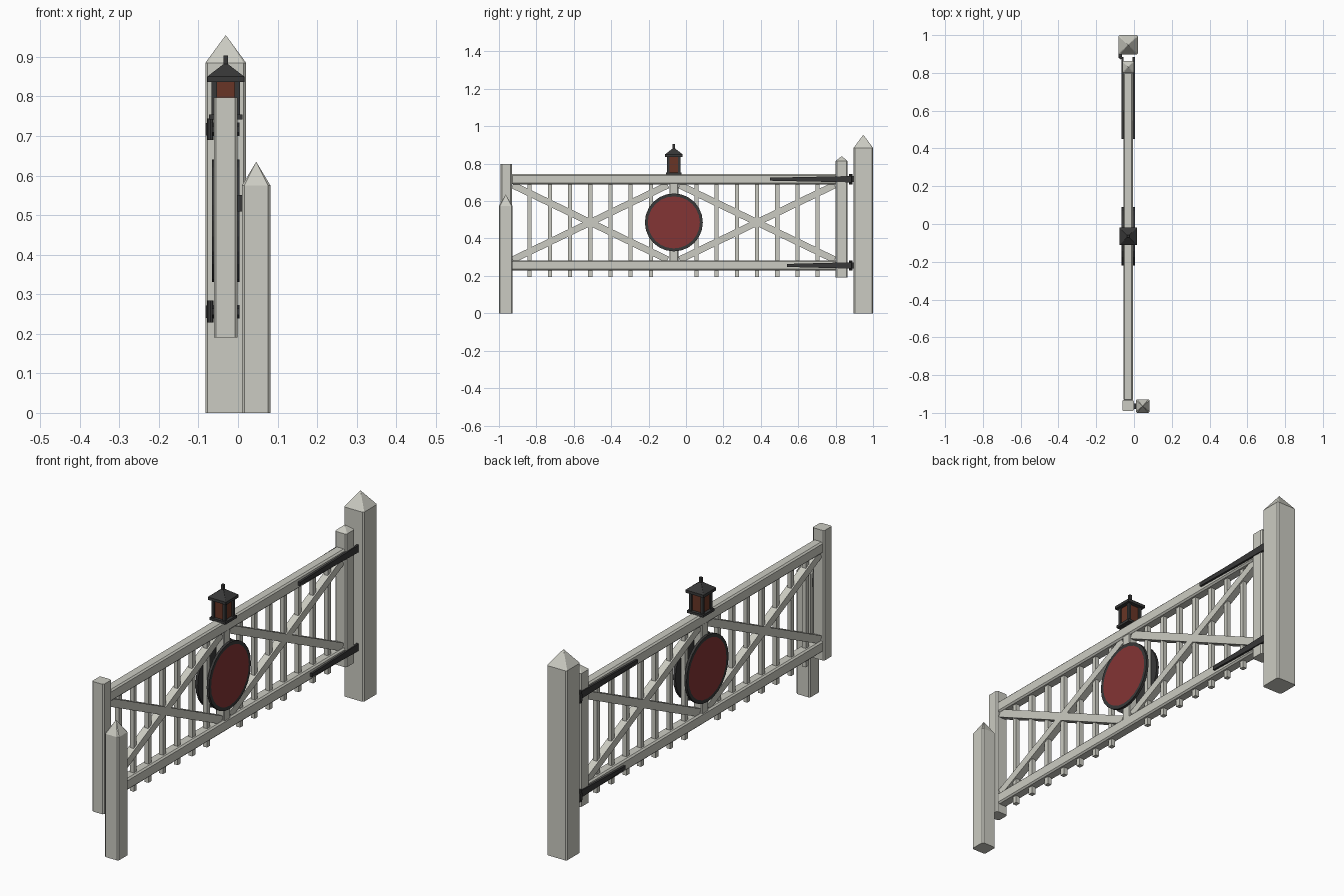
import bpy, bmesh, math
from mathutils import Matrix, Vector

if "Cube" in bpy.data.objects:
    bpy.data.objects.remove(bpy.data.objects["Cube"], do_unlink=True)


def material(name, rgb):
    m = bpy.data.materials.new(name)
    m.use_nodes = True
    m.diffuse_color = (*rgb, 1)
    m.node_tree.nodes["Principled BSDF"].inputs["Base Color"].default_value = (*rgb, 1)
    return m


WOOD = material("pale_painted_wood", (0.60, 0.60, 0.54))
IRON = material("dark_iron", (0.04, 0.04, 0.04))
RED = material("target_red", (0.23, 0.035, 0.035))
GLASS = material("amber_glass", (0.14, 0.036, 0.019))

CX = -0.031        # middle plane of the gate
MID = -0.065       # y of the centre stile
TOP, LOW = 0.717, 0.256   # rail heights


def finish(name, bm, *mats):
    bmesh.ops.recalc_face_normals(bm, faces=bm.faces[:])
    mesh = bpy.data.meshes.new(name)
    bm.to_mesh(mesh)
    bm.free()
    for m in mats:
        mesh.materials.append(m)
    ob = bpy.data.objects.new(name, mesh)
    bpy.context.collection.objects.link(ob)
    return ob


def box(name, centre, size, mat, bevel=0.0, tilt=0.0):
    bm = bmesh.new()
    bmesh.ops.create_cube(bm, size=1)
    bmesh.ops.scale(bm, vec=size, verts=bm.verts)
    ob = finish(name, bm, mat)
    ob.location = centre
    ob.rotation_euler.x = tilt
    if bevel:
        b = ob.modifiers.new("chamfer", "BEVEL")
        b.width, b.segments = bevel, 1
    return ob


def post(name, x, y, wx, wy, z0, z1, apex, cut=0.006, mat=WOOD):
    """Upright with chamfered corners and an optional pointed cap."""
    hx, hy = wx / 2, wy / 2
    ring = [(hx, hy - cut), (hx - cut, hy), (cut - hx, hy), (-hx, hy - cut),
            (-hx, cut - hy), (cut - hx, -hy), (hx - cut, -hy), (hx, cut - hy)]
    bm = bmesh.new()
    low = [bm.verts.new((x + a, y + b, z0)) for a, b in ring]
    high = [bm.verts.new((x + a, y + b, z1)) for a, b in ring]
    bm.faces.new(low)
    n = len(ring)
    for i in range(n):
        bm.faces.new((low[i], low[(i + 1) % n], high[(i + 1) % n], high[i]))
    if apex > z1:
        tip = bm.verts.new((x, y, apex))
        for i in range(n):
            bm.faces.new((high[i], high[(i + 1) % n], tip))
    else:
        bm.faces.new(high)
    return finish(name, bm, mat)


# Ground posts and gate stiles
post("hinge_post", CX, 0.948, 0.103, 0.103, 0, 0.885, 0.955)
post("latch_post", 0.046, -0.964, 0.072, 0.072, 0, 0.575, 0.635)
post("front_stile", CX, -0.961, 0.06, 0.06, 0.19, 0.797, 0.797)
post("hinge_stile", CX, 0.832, 0.06, 0.064, 0.192, 0.814, 0.84)

# Rails and centre stile
for name, z in (("top_rail", TOP), ("bottom_rail", LOW)):
    box(name, (CX, -0.065, z), (0.05, 1.74, 0.054), WOOD, 0.007)
box("centre_stile", (CX, MID, 0.486), (0.044, 0.048, 0.43), WOOD, 0.004)

# Two bays, each with seven pales and a pair of crossed braces
for bay, mid in (("front", -0.512), ("hinge", 0.38)):
    for i in range(-3, 4):
        box(f"{bay}_pale", (CX, mid + i * 0.108, 0.455), (0.02, 0.022, 0.52), WOOD)
    angle = math.atan2(0.40, 0.83)
    for s in (-1, 1):
        box(f"{bay}_brace", (CX, mid, 0.486), (0.034, 0.92, 0.036), WOOD, 0, s * angle)

# Round target plates on both faces, with an iron rim
for side, s in (("left", 1), ("right", -1)):
    bm = bmesh.new()
    turn = Matrix.Translation((CX + s * 0.029, MID, 0.486)) @ Matrix.Rotation(math.pi / 2, 4, "Y")
    bmesh.ops.create_cone(bm, cap_ends=True, segments=24, radius1=0.155,
                          radius2=0.155, depth=0.012, matrix=turn)
    bm.normal_update()
    outer = max((f for f in bm.faces if len(f.verts) > 4),
                key=lambda f: s * f.calc_center_median().x)
    bmesh.ops.inset_individual(bm, faces=[outer], thickness=0.016)
    outer.material_index = 1
    finish(f"{side}_target", bm, IRON, RED)

# Lantern on the top rail
box("lantern_base", (CX, MID, 0.748), (0.084, 0.084, 0.012), IRON)
box("lantern_glass", (CX, MID, 0.795), (0.056, 0.056, 0.09), GLASS)
for sx in (-1, 1):
    for sy in (-1, 1):
        box("lantern_corner", (CX + sx * 0.029, MID + sy * 0.029, 0.795),
            (0.013, 0.013, 0.09), IRON)
post("lantern_roof", CX, MID, 0.094, 0.094, 0.837, 0.85, 0.886, 0.001, IRON)
box("lantern_finial", (CX, MID, 0.885), (0.012, 0.012, 0.038), IRON)

# Tapered hinge straps on both faces, with barrel and pintle plate
for level, z, start in (("top", TOP, 0.45), ("bottom", LOW, 0.54)):
    for side, s in (("left", 1), ("right", -1)):
        outline = [(start, -0.008), (0.885, -0.017), (0.885, 0.017), (start, 0.008)]
        bm = bmesh.new()
        face = bm.faces.new([bm.verts.new((CX + s * 0.024, y, z + h)) for y, h in outline])
        ext = bmesh.ops.extrude_face_region(bm, geom=[face])
        bmesh.ops.translate(bm, vec=Vector((s * 0.011, 0, 0)),
                            verts=[v for v in ext["geom"] if isinstance(v, bmesh.types.BMVert)])
        finish(f"{level}_{side}_strap", bm, IRON)
    bm = bmesh.new()
    bmesh.ops.create_cone(bm, cap_ends=True, segments=10, radius1=0.009, radius2=0.009,
                          depth=0.055, matrix=Matrix.Translation((-0.07, 0.881, z)))
    finish(f"{level}_hinge_barrel", bm, IRON)
    box(f"{level}_pintle", (-0.073, 0.889, z), (0.018, 0.02, 0.032), IRON)

# Latch between front stile and latch post
box("latch", (0.004, -0.964, 0.53), (0.016, 0.03, 0.042), IRON)
